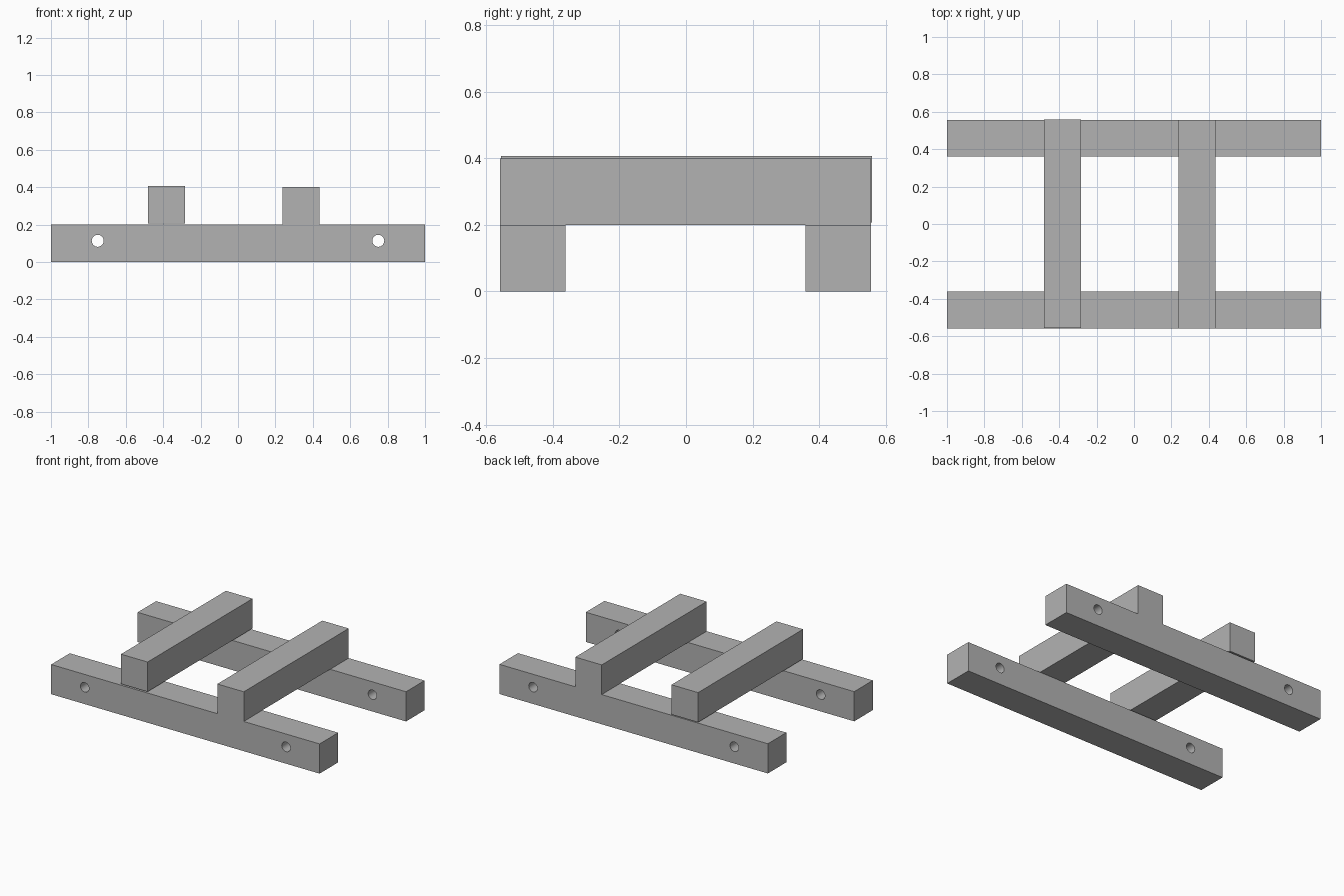
import bpy
import math

default = bpy.data.objects.get("Cube")
if default:
    bpy.data.objects.remove(default, do_unlink=True)

grey = bpy.data.materials.new("plain grey")
grey.use_nodes = True
colour = (0.45, 0.45, 0.45, 1)
grey.diffuse_color = colour
grey.node_tree.nodes["Principled BSDF"].inputs["Base Color"].default_value = colour


def box(name, low, high):
    """Square-edged timber between two opposite corners."""
    centre = [(a + b) / 2 for a, b in zip(low, high)]
    bpy.ops.mesh.primitive_cube_add(size=1, location=centre)
    timber = bpy.context.object
    timber.name = name
    timber.scale = [b - a for a, b in zip(low, high)]
    bpy.ops.object.transform_apply(location=False, rotation=False, scale=True)
    timber.data.materials.append(grey)
    return timber


def drill(timber, x, z, radius):
    """Bore a round hole through the timber from front to back."""
    bpy.ops.mesh.primitive_cylinder_add(
        vertices=32, radius=radius, depth=0.5,
        location=(x, timber.location.y, z), rotation=(math.pi / 2, 0, 0))
    cutter = bpy.context.object
    cutter.hide_render = True
    cutter.data.materials.append(grey)
    bpy.context.view_layer.objects.active = timber
    hole = timber.modifiers.new("bolt hole", "BOOLEAN")
    hole.operation = "DIFFERENCE"
    hole.solver = "EXACT"
    hole.object = cutter
    bpy.ops.object.modifier_apply(modifier=hole.name)
    bpy.data.objects.remove(cutter, do_unlink=True)


# Long drilled rails
for name, y0, y1 in (("front_rail", -0.56, -0.362), ("back_rail", 0.36, 0.557)):
    rail = box(name, (-1, y0, 0), (1, y1, 0.2))
    for side in (-1, 1):
        drill(rail, side * 0.75, 0.113, 0.032)
    bpy.ops.object.select_all(action="DESELECT")
    rail.select_set(True)
    bpy.context.view_layer.objects.active = rail
    bpy.ops.object.shade_smooth_by_angle(angle=math.radians(30))

# Cross beams: one flush with the rails, one set slightly higher and further back
box("left_cross_beam", (0.238, -0.56, 0.2), (0.435, 0.557, 0.4))
box("right_cross_beam", (-0.482, -0.557, 0.207), (-0.284, 0.56, 0.407))
